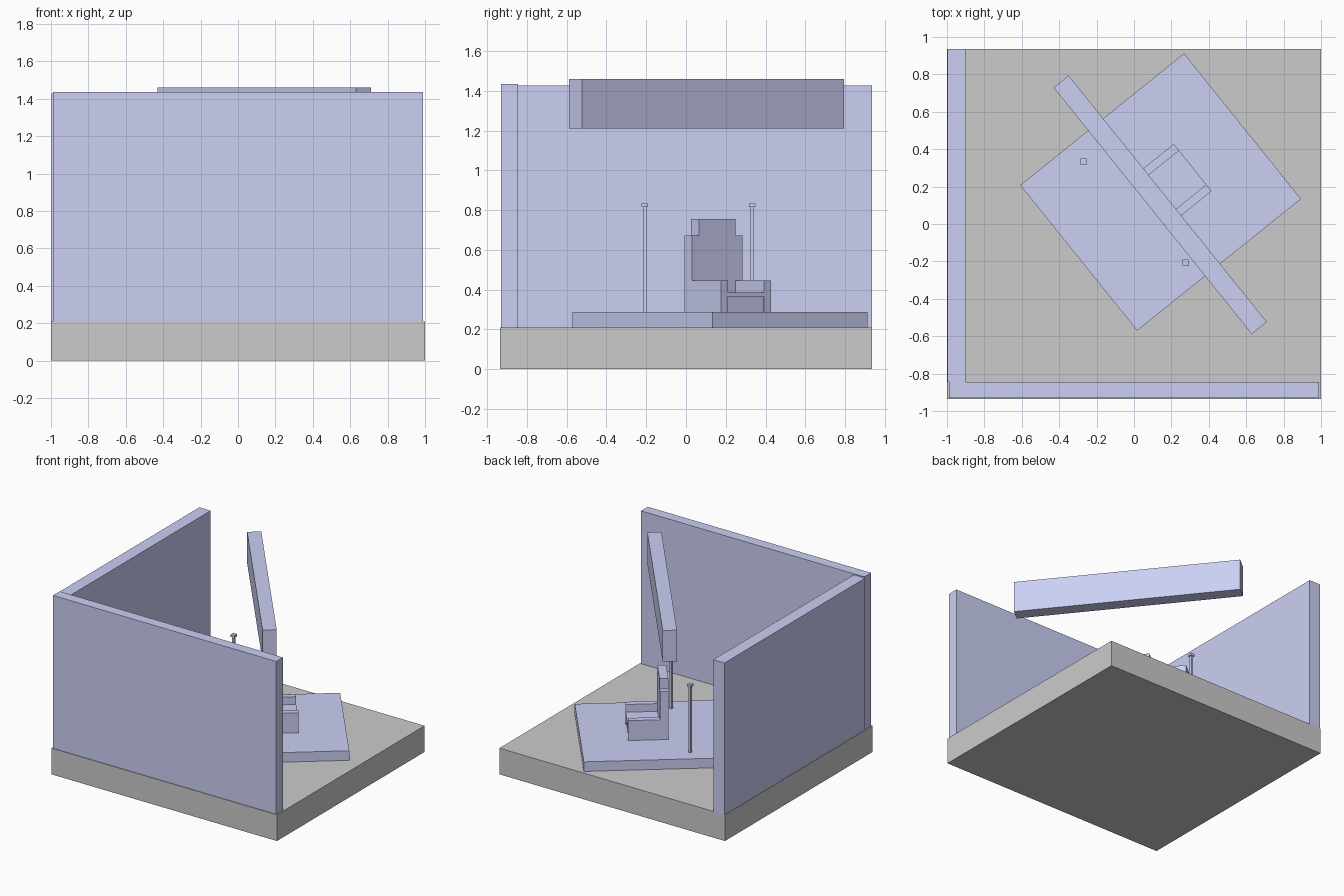
import bpy, math

if "Cube" in bpy.data.objects:
    bpy.data.objects.remove(bpy.data.objects["Cube"])

ANG = math.radians(38.8)   # turn of the dais, chair and beam
C, S = math.cos(ANG), math.sin(ANG)

blue = bpy.data.materials.new("blue")
blue.diffuse_color = (0.6, 0.63, 0.9, 1)
blue.use_nodes = True
blue.node_tree.nodes["Principled BSDF"].inputs["Base Color"].default_value = blue.diffuse_color


def box(name, x, y, z, turned=False, mat=blue):
    """Box from (min, max) ranges; turned boxes use axes rotated by ANG."""
    cx, cy, cz = (sum(r) / 2 for r in (x, y, z))
    if turned:
        cx, cy = C * cx - S * cy, S * cx + C * cy
    bpy.ops.mesh.primitive_cube_add(size=1, location=(cx, cy, cz),
                                    rotation=(0, 0, ANG if turned else 0))
    ob = bpy.context.object
    ob.name = name
    ob.scale = (x[1] - x[0], y[1] - y[0], z[1] - z[0])
    if mat:
        ob.data.materials.append(mat)
    return ob


# Room
box("floor_slab", (-1, 1), (-0.935, 0.935), (0, 0.21), mat=None)
box("front_wall", (-0.99, 0.99), (-0.93, -0.845), (0.205, 1.435))
box("left_wall", (-0.997, -0.897), (-0.846, 0.935), (0.205, 1.427))

# Dais and overhead beam
box("dais", (-0.344, 0.78), (-0.455, 0.543), (0.208, 0.287), True)
box("overhead_beam", (0.122, 0.225), (-0.853, 0.838), (1.21, 1.46), True)

# Chair: sides, stepped back and seat
B, T = 0.285, 0.045
V0, V1 = -0.123, 0.2
U0, U1, U2 = 0.139, 0.203, 0.434
for side, v in (("near", V0), ("far", V1 - T)):
    box(side + "_chair_arm", (U1, U2), (v, v + T), (B, 0.447), True)
    box(side + "_chair_stile", (U0, U1), (v, v + T), (B, 0.673), True)
box("chair_back", (U0, U1), (V0 + T, V1 - T), (B, 0.755), True)
box("chair_seat_base", (U1, U2 - 0.006), (V0 + T, V1 - T), (B, 0.365), True)
box("chair_cushion", (U1, U2), (V0 + T, V1 - T), (0.365, 0.385), True)

# Two capped posts
for i, (x, y) in enumerate(((-0.27, 0.333), (0.275, -0.207)), 1):
    for part, r, z in (("pole", 0.009, (B, 0.815)), ("cap", 0.017, (0.815, 0.834))):
        box(f"post_{part}_{i}", (x - r, x + r), (y - r, y + r), z)
